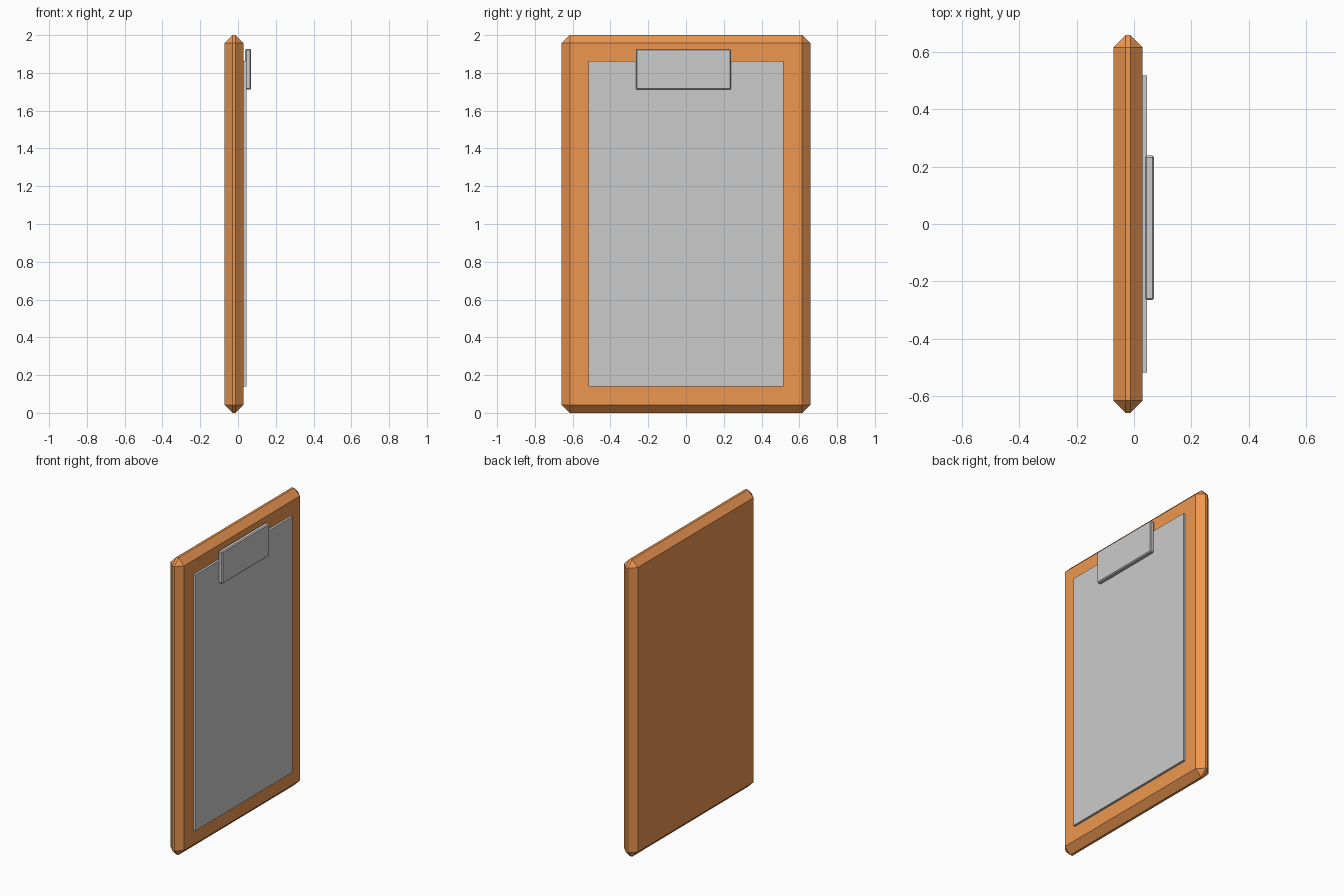
import bpy

if "Cube" in bpy.data.objects:
    bpy.data.objects.remove(bpy.data.objects["Cube"])


def slab(name, lo, hi, bevel=0.0, mat=None):
    """Box between two corners, with an optional single-segment chamfer."""
    size = [b - a for a, b in zip(lo, hi)]
    centre = [(a + b) / 2 for a, b in zip(lo, hi)]
    bpy.ops.mesh.primitive_cube_add(size=1, location=centre)
    ob = bpy.context.object
    ob.name = name
    ob.scale = size
    bpy.ops.object.transform_apply(location=False, rotation=False, scale=True)
    if bevel:
        mod = ob.modifiers.new("chamfer", 'BEVEL')
        mod.width = bevel
        mod.segments = 1
    if mat:
        ob.data.materials.append(mat)
    return ob


wood = bpy.data.materials.new("wood")
wood.diffuse_color = (0.85, 0.31, 0.08, 1)
wood.use_nodes = True
wood.node_tree.nodes["Principled BSDF"].inputs["Base Color"].default_value = wood.diffuse_color

# Wooden backing board with chamfered edges
slab("board", (-0.072, -0.658, 0), (0.03, 0.658, 2), 0.043, wood)
# Thin sheet of paper on the face
slab("paper", (0.028, -0.517, 0.14), (0.045, 0.517, 1.862))
# Metal clip over the top of the paper
slab("clip", (0.038, -0.265, 1.711), (0.07, 0.238, 1.927), 0.006)
